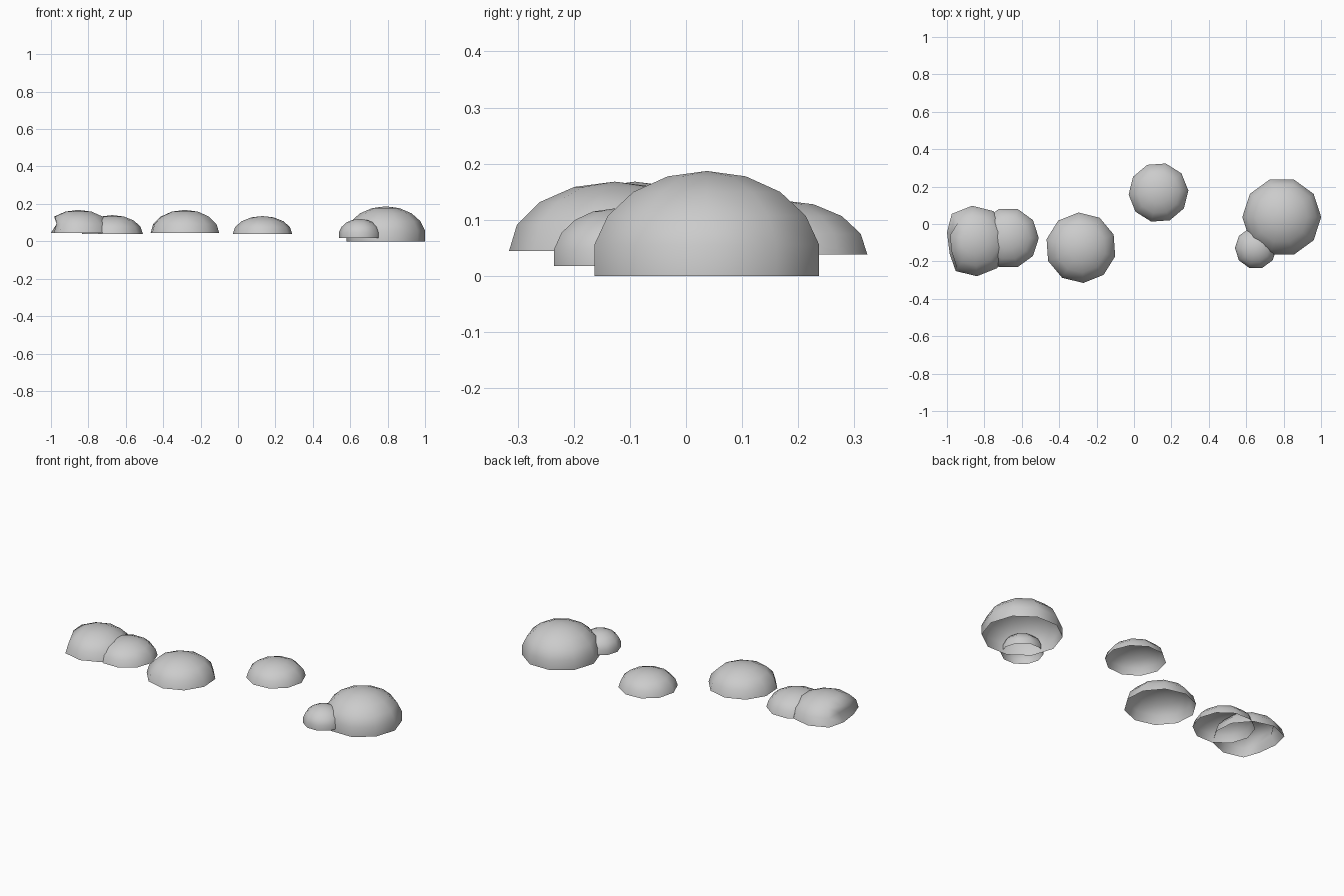
import bpy, bmesh
from math import sin, cos, radians, pi

if "Cube" in bpy.data.objects:
    bpy.data.objects.remove(bpy.data.objects["Cube"])

SIDES = 10


def dome(name, x, y, z, radius, height, turn=0, angles=(22.5, 45, 67.5, 90), dent=None):
    """Open-bottomed squashed half sphere; angles are ring positions measured from the pole."""
    bm = bmesh.new()
    low = cos(radians(angles[-1]))
    unit = height / (1 - low)
    top = bm.verts.new((x, y, z + height))
    rings = []
    for a in angles:
        t = radians(a)
        ring = []
        for i in range(SIDES):
            p = radians(turn) + 2 * pi * i / SIDES
            ring.append(bm.verts.new((x + radius * sin(t) * cos(p),
                                      y + radius * sin(t) * sin(p),
                                      z + unit * (cos(t) - low))))
        rings.append(ring)
    for i in range(SIDES):
        j = (i + 1) % SIDES
        bm.faces.new((top, rings[0][i], rings[0][j]))
        for upper, lower in zip(rings, rings[1:]):
            bm.faces.new((upper[i], lower[i], lower[j], upper[j]))
    # push in chosen vertices
    for ring, side, new_x in dent or ():
        rings[ring][side].co.x = new_x
    for f in bm.faces:
        f.smooth = True
    mesh = bpy.data.meshes.new(name)
    bm.to_mesh(mesh)
    bm.free()
    obj = bpy.data.objects.new(name, mesh)
    bpy.context.collection.objects.link(obj)
    return obj


# right cluster: domes with a short upright rim
RIMMED = (20, 40, 60, 80, 100)
dome("large_right_mound", 0.79, 0.037, 0.0, 0.214, 0.187, angles=RIMMED)
dome("small_right_mound", 0.651, -0.129, 0.018, 0.113, 0.102, angles=RIMMED)

# middle mounds
dome("middle_back_mound", 0.131, 0.168, 0.038, 0.16, 0.097, turn=4)
dome("middle_front_mound", -0.284, -0.127, 0.044, 0.189, 0.124, turn=-14)

# left cluster, the outer mound dented on its left side
dome("inner_left_mound", -0.672, -0.075, 0.04, 0.163, 0.1)
dome("outer_left_mound", -0.853, -0.091, 0.045, 0.189, 0.123, turn=-14,
     dent=((3, 5, -1.0), (3, 6, -0.985), (2, 5, -0.97), (2, 6, -0.97)))
